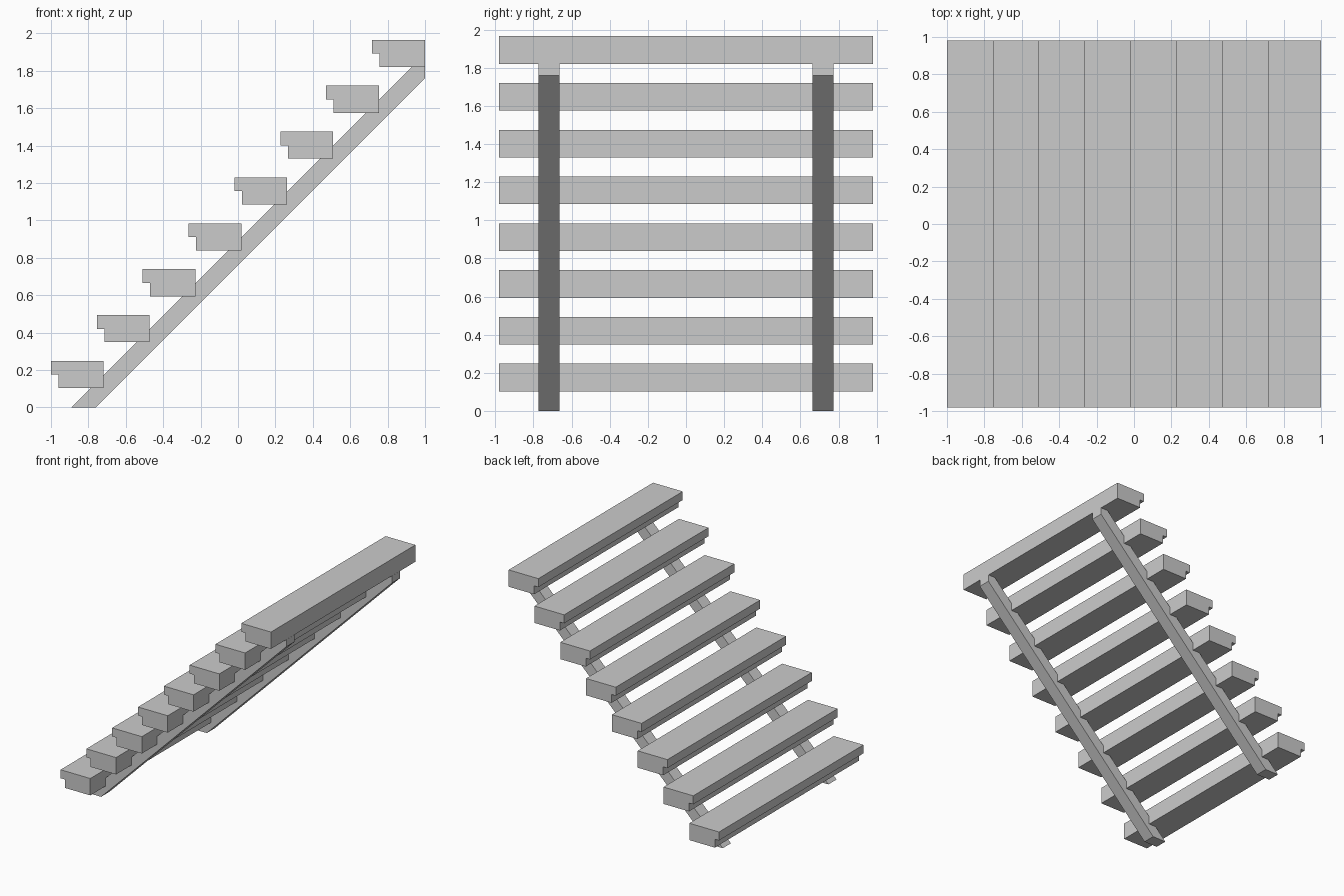
import bpy, bmesh
from mathutils import Vector

if "Cube" in bpy.data.objects:
    bpy.data.objects.remove(bpy.data.objects["Cube"])


def extrude_profile(name, points, y0, y1):
    """Extrude a closed x-z profile from y0 to y1."""
    bm = bmesh.new()
    face = bm.faces.new([bm.verts.new((x, y0, z)) for x, z in points])
    geom = bmesh.ops.extrude_face_region(bm, geom=[face])["geom"]
    moved = [v for v in geom if isinstance(v, bmesh.types.BMVert)]
    bmesh.ops.translate(bm, verts=moved, vec=Vector((0, y1 - y0, 0)))
    bmesh.ops.recalc_face_normals(bm, faces=bm.faces)
    mesh = bpy.data.meshes.new(name)
    bm.to_mesh(mesh)
    bm.free()
    obj = bpy.data.objects.new(name, mesh)
    bpy.context.collection.objects.link(obj)
    return obj


# Treads: thick planks with an overhanging nosing, climbing at 45 degrees
TREADS, PITCH = 8, 0.2453
tread = [(0, 0.145), (0, 0.072), (0.04, 0.072), (0.04, 0), (0.282, 0), (0.282, 0.145)]
for i in range(TREADS):
    dx, dz = -1 + i * PITCH, 0.103 + i * PITCH
    extrude_profile(f"tread_{i + 1}", [(x + dx, z + dz) for x, z in tread], -0.98, 0.98)

# Stringers: sloped beams cut level at the floor and plumb at the top
top = 0.103 + (TREADS - 1) * PITCH
stringer = [(-0.89, 0), (-0.76, 0), (1, 1.76), (1, top), (top - 0.89, top)]
for name, y in (("stringer_front", -0.717), ("stringer_back", 0.717)):
    extrude_profile(name, stringer, y - 0.055, y + 0.055)
